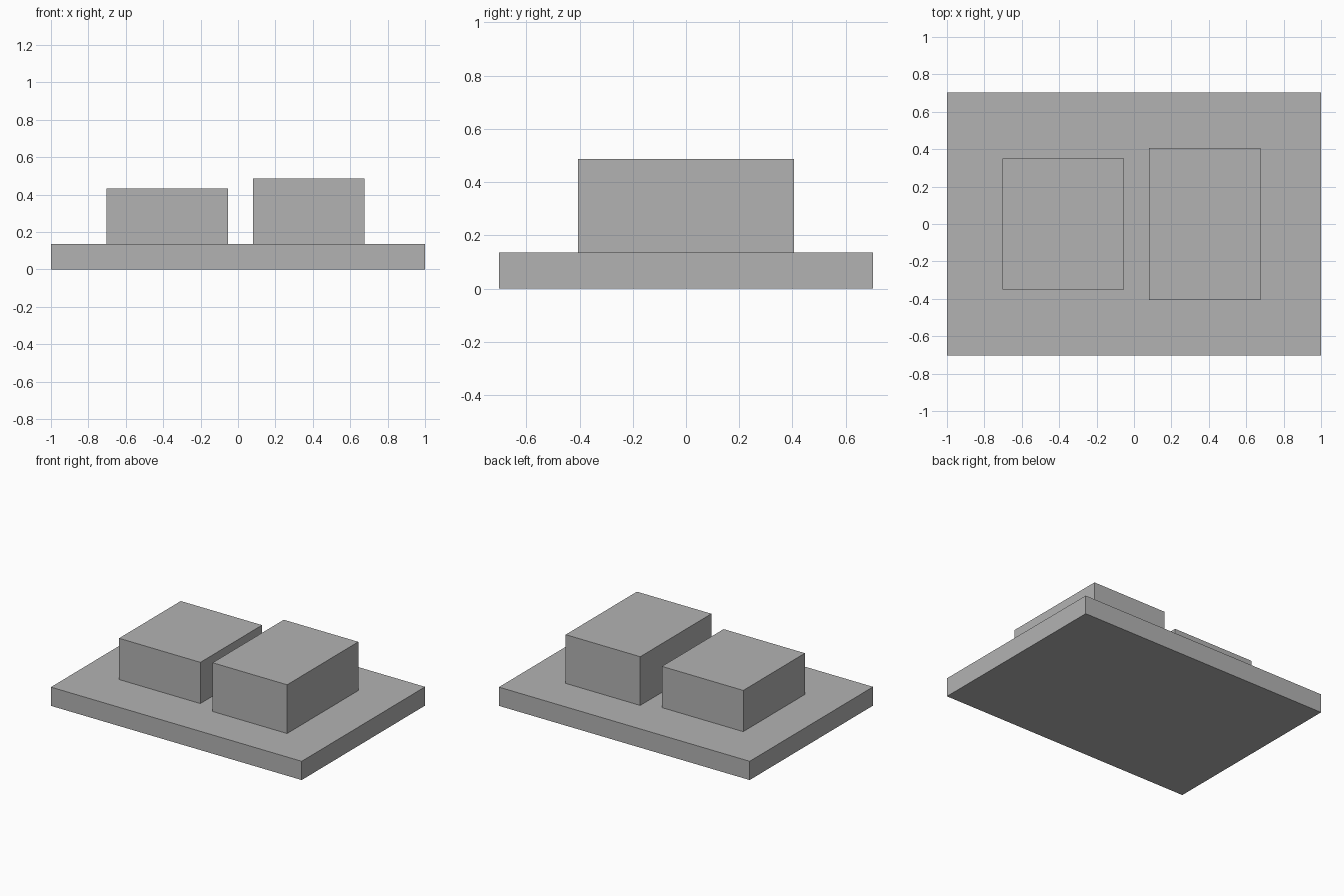
import bpy

if "Cube" in bpy.data.objects:
    bpy.data.objects.remove(bpy.data.objects["Cube"])

U = 1 / 37  # modelling unit: the base plate is 74 units long

grey = bpy.data.materials.new("plain grey")
grey.diffuse_color = (0.45, 0.45, 0.45, 1)
grey.use_nodes = True
grey.node_tree.nodes["Principled BSDF"].inputs["Base Color"].default_value = grey.diffuse_color


def box(name, x0, x1, depth, z0, z1):
    """Flat-sided block centred on y = 0, measured in modelling units."""
    bpy.ops.mesh.primitive_cube_add(size=1, location=((x0 + x1) / 2 * U, 0, (z0 + z1) / 2 * U))
    ob = bpy.context.object
    ob.name = name
    ob.scale = ((x1 - x0) * U, depth * U, (z1 - z0) * U)
    bpy.ops.object.transform_apply(location=False, rotation=False, scale=True)
    ob.data.materials.append(grey)
    return ob


# Base plate
box("base_plate", -37, 37, 52, 0, 5)
# Lower, wider block on the left
box("left_block", -26, -2, 26, 5, 16)
# Taller, deeper block on the right
box("right_block", 3, 25, 30, 5, 18)
